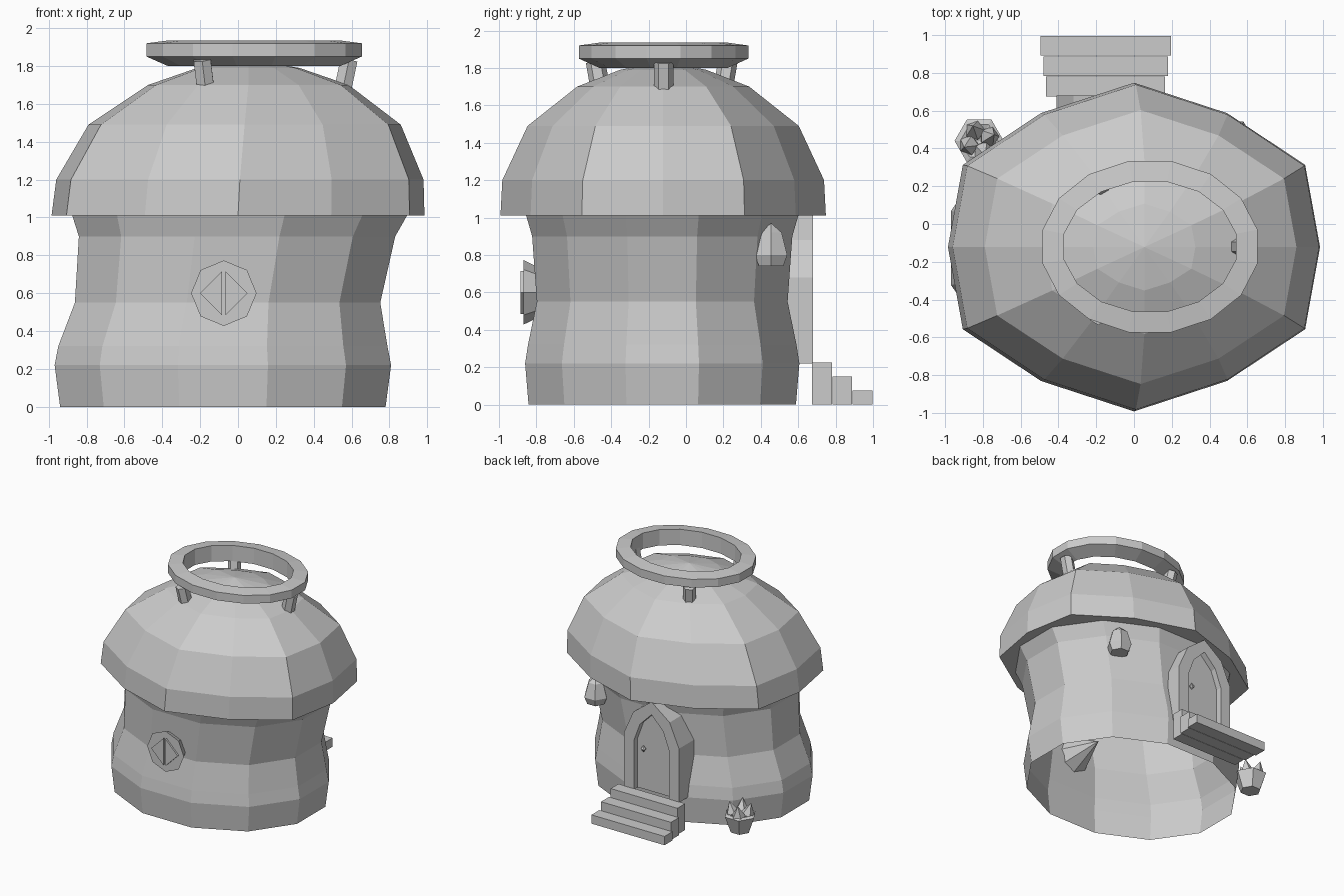
import bpy, bmesh
from math import sin, cos, pi, radians
from mathutils import Vector, Matrix

cube = bpy.data.objects.get("Cube")
if cube:
    bpy.data.objects.remove(cube)

mat = bpy.data.materials.new("plain grey")
mat.use_nodes = True
GREY = (0.6, 0.6, 0.6, 1)
mat.diffuse_color = GREY
mat.node_tree.nodes["Principled BSDF"].inputs["Base Color"].default_value = GREY


def finish(name, bm, clean=True):
    if clean:
        bmesh.ops.remove_doubles(bm, verts=bm.verts, dist=0.0005)
        bmesh.ops.recalc_face_normals(bm, faces=bm.faces)
    mesh = bpy.data.meshes.new(name)
    bm.to_mesh(mesh)
    bm.free()
    mesh.materials.append(mat)
    obj = bpy.data.objects.new(name, mesh)
    bpy.context.collection.objects.link(obj)
    return obj


def polygon(sides, offset=0.0):
    return [(cos(2 * pi * (i + offset) / sides), sin(2 * pi * (i + offset) / sides))
            for i in range(sides)]


def loft(name, outline, rings, bottom=False, closed=False, matrix=None):
    """Stack scaled outlines; each ring is (cx, cy, rx, ry, z)."""
    bm = bmesh.new()
    loops = [[bm.verts.new((cx + rx * x, cy + ry * y, z)) for x, y in outline]
             for cx, cy, rx, ry, z in rings]
    pairs = list(zip(loops, loops[1:]))
    if closed:
        pairs.append((loops[-1], loops[0]))
    n = len(outline)
    for a, b in pairs:
        for i in range(n):
            j = (i + 1) % n
            bm.faces.new((a[i], a[j], b[j], b[i]))
    if bottom:
        bm.faces.new(loops[0][::-1])
    if matrix:
        bm.transform(matrix)
    return finish(name, bm)


def turned(name, sides, x, y, profile, offset=0.0, matrix=None):
    rings = [(x, y, r, r, z) for r, z in profile]
    return loft(name, polygon(sides, offset), rings, True, matrix=matrix)


def box(name, x0, x1, y0, y1, z0, z1):
    bm = bmesh.new()
    bmesh.ops.create_cube(bm, size=1)
    bm.transform(Matrix.Translation(((x0 + x1) / 2, (y0 + y1) / 2, (z0 + z1) / 2))
                 @ Matrix.Diagonal((x1 - x0, y1 - y0, z1 - z0, 1)))
    return finish(name, bm)


def prism(name, points, y0, y1):
    """Extrude an x-z outline along y."""
    bm = bmesh.new()
    face = bm.faces.new([bm.verts.new((x, y0, z)) for x, z in points])
    new = bmesh.ops.extrude_face_region(bm, geom=[face])["geom"]
    bmesh.ops.translate(bm, verts=[v for v in new if isinstance(v, bmesh.types.BMVert)],
                        vec=(0, y1 - y0, 0))
    return finish(name, bm)


CY = -0.127

# Waisted wall, open underneath, leaning slightly as it rises
wall = [(-.08, .89, .74, 0), (-.08, .92, .759, .22), (-.08, .90, .743, .32),
        (-.055, .835, .694, .55), (-.005, .865, .72, .9), (.01, .92, .756, 1.02)]
loft("wall", polygon(12, 0.5), [(cx, CY, rx, ry, z) for cx, rx, ry, z in wall])

# Domed roof with a slightly boxy twelve-sided plan
quarter = [(1, 0), (.92, .5), (.5, .815)]
half = quarter + [(0, 1)] + [(-x, y) for x, y in quarter[::-1]]
plan = half + [(x, -y) for x, y in half[-2:0:-1]]
roof = [(0, .985, .87, 1.01), (.01, .97, .86, 1.2), (.035, .825, .725, 1.49),
        (.055, .53, .46, 1.7), (.055, .27, .23, 1.79), (.055, 0, 0, 1.835)]
loft("roof", plan, [(cx, CY + .005, rx, ry, z) for cx, rx, ry, z in roof], True)

# Crown ring on three leaning legs
RX, RY = .085, -.12
ring = [(.464, .35, 1.80), (.58, .462, 1.85), (.58, .462, 1.92), (.464, .35, 1.935)]
loft("crown_ring", polygon(16, 0.5), [(RX, RY, a, b, z) for a, b, z in ring], closed=True)
for i, (x, y) in enumerate([(.57, -.12), (-.18, -.47), (-.18, .21)]):
    lean = Vector((x - .06, y + .12, 0)).normalized()
    tilt = Matrix.Rotation(radians(12), 4, Vector((-lean.y, lean.x, 0)))
    turned(f"crown_leg_{i + 1}", 6, 0, 0, [(.052, -.08), (.052, .08), (0, .08)],
           0.5, Matrix.Translation((x, y, 1.755)) @ tilt)

# Front window: octagonal tapering frame with two triangular panes
WX, WZ = -.075, .6
place = Matrix.Translation((WX, 0, WZ)) @ Matrix.Rotation(radians(90), 4, 'X')
turned("window_frame", 8, 0, 0, [(0, .52), (.173, .87), (0, .87)], matrix=place)
for side, label in ((-1, "right"), (1, "left")):
    prism(f"window_pane_{label}",
          [(WX + side * .01, WZ - .115), (WX + side * .125, WZ), (WX + side * .01, WZ + .115)],
          -.885, -.868)

# Back door: pointed arch frame, recessed panel and knob
DX = -.15


def arch(w, spring, shoulder, peak):
    right = [(w, .22), (w, spring), (w * .66, shoulder)]
    return ([(DX + x, z) for x, z in right] + [(DX, peak)]
            + [(DX - x, z) for x, z in right[::-1]])


bm = bmesh.new()
outer, inner = arch(.26, .68, .88, 1.01), arch(.165, .64, .79, .9)
for y0, y1, a, b in ((.68, .68, outer, inner), (.42, .68, outer, outer), (.6, .68, inner, inner)):
    va = [bm.verts.new((x, y0, z)) for x, z in a]
    vb = [bm.verts.new((x, y1, z)) for x, z in b]
    for i in range(len(a) - 1):
        bm.faces.new((va[i], va[i + 1], vb[i + 1], vb[i]))
finish("door_frame", bm)
prism("door_panel", inner, .57, .63)
turned("door_knob", 6, 0, 0, [(0, -.03), (.022, 0), (0, .03)],
       matrix=Matrix.Translation((DX + .1, .645, .57)))

# Three steps down from the door
for i in range(3):
    w = .315 + .015 * i
    y = .675 + .108 * i
    box(f"step_{i + 1}", DX - w, DX + w, y, y + .105, 0, .225 - .075 * i)

# Wall lantern under the eaves
turned("lantern", 6, .53, .455, [(.075, .74), (.1, .8), (.065, .92), (0, .97)])

# Potted spiky plant beside the steps
PX, PY = -.82, .44
turned("plant_pot", 6, PX, PY, [(.08, 0), (.13, .14), (.1, .15), (0, .12)])
for i, (x, y) in enumerate(polygon(4, 0.25)):
    turned(f"plant_leaf_{i + 1}", 5, 0, 0, [(.04, -.04), (.055, .02), (0, .12)],
           matrix=Matrix.Translation((PX + .055 * x, PY + .055 * y, .13))
           @ Matrix.Rotation(radians(15), 4, Vector((-y, x, 0))))
